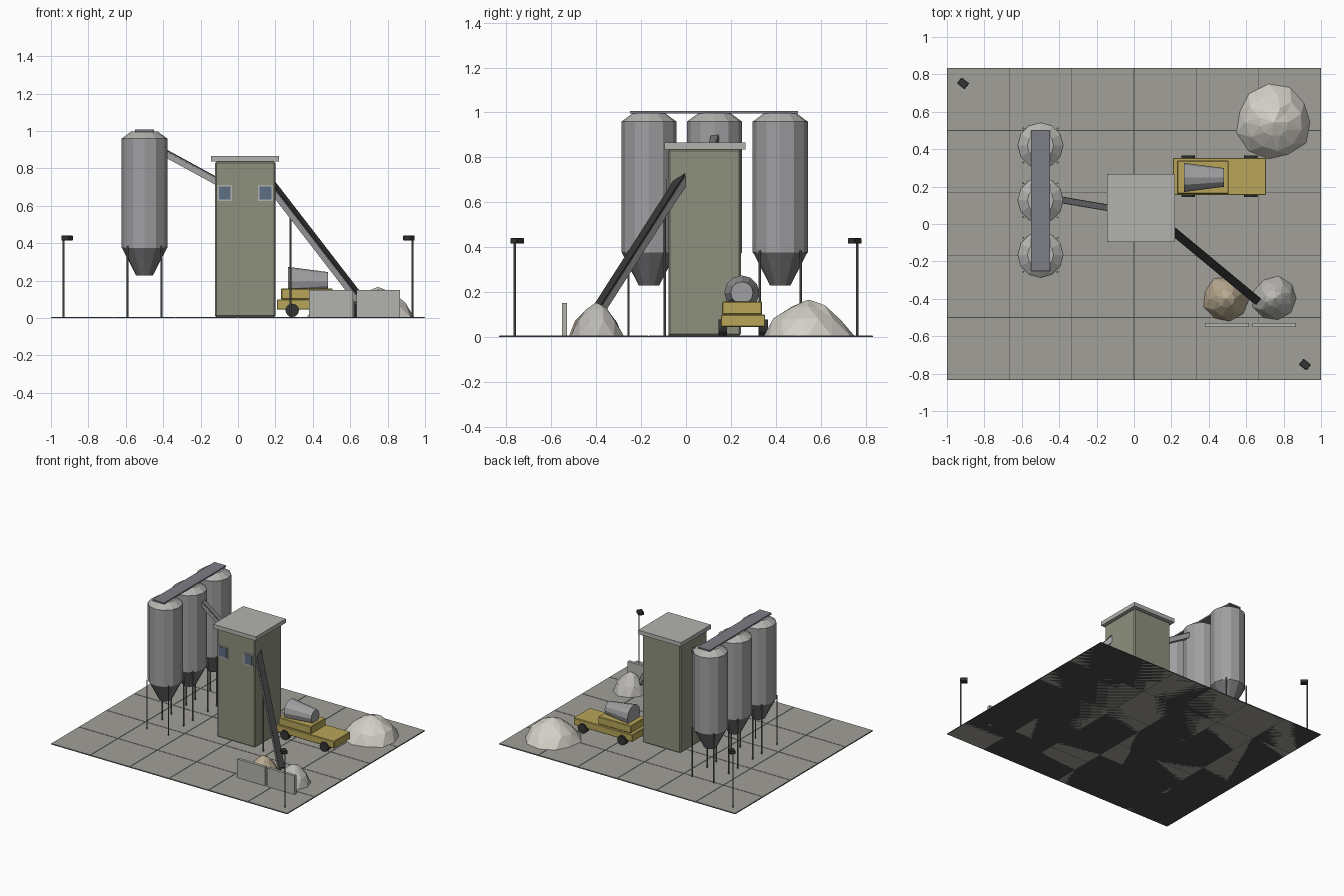
import bpy, math, random
from mathutils import Vector, Matrix

if "Cube" in bpy.data.objects:
    bpy.data.objects.remove(bpy.data.objects["Cube"])

random.seed(4)
MATS = {}


def mat(name, rgb):
    m = bpy.data.materials.new(name)
    m.diffuse_color = (*rgb, 1)
    m.use_nodes = True
    m.node_tree.nodes["Principled BSDF"].inputs["Base Color"].default_value = m.diffuse_color
    MATS[name] = m


for n, c in {"concrete": (.36, .35, .32), "joint": (.07, .07, .07), "steel": (.35, .35, .36),
             "dark_steel": (.17, .17, .18), "black": (.035, .035, .035), "olive": (.27, .28, .21),
             "roof": (.45, .45, .43), "glass": (.11, .16, .23), "yellow": (.48, .38, .1),
             "gravel": (.5, .49, .46), "sand": (.48, .4, .28), "white": (.65, .63, .57),
             "walkway": (.2, .21, .24)}.items():
    mat(n, c)


def build(name, verts, faces, material):
    me = bpy.data.meshes.new(name)
    me.from_pydata(verts, [], faces)
    me.materials.append(MATS[material])
    ob = bpy.data.objects.new(name, me)
    bpy.context.collection.objects.link(ob)
    return ob


def box(name, lo, hi, material, bevel=0, matrix=None):
    v = [Vector((x, y, z)) for x in (lo[0], hi[0]) for y in (lo[1], hi[1]) for z in (lo[2], hi[2])]
    if matrix:
        v = [matrix @ p for p in v]
    f = [(0, 1, 3, 2), (4, 6, 7, 5), (0, 4, 5, 1), (2, 3, 7, 6), (0, 2, 6, 4), (1, 5, 7, 3)]
    ob = build(name, v, f, material)
    if bevel:
        b = ob.modifiers.new("bevel", 'BEVEL')
        b.width, b.segments = bevel, 1
    return ob


def lathe(name, profile, sides, matrix, material, jitter=0):
    """Closed solid of revolution from (radius, height) pairs."""
    v, f, n = [], [], sides
    for k, (r, z) in enumerate(profile):
        for i in range(n):
            a = 2 * math.pi * (i + (k % 2) * .5 * (jitter > 0)) / n
            s = r * (1 + random.uniform(-jitter, jitter))
            h = z + (random.uniform(-jitter, jitter) * .12 if 0 < k < len(profile) - 1 else 0)
            v.append(matrix @ Vector((s * math.cos(a), s * math.sin(a), h)))
    for k in range(len(profile) - 1):
        for i in range(n):
            a, b = k * n + i, k * n + (i + 1) % n
            if jitter and k % 2:
                f += [(a, b, b + n), (a, b + n, a + n)]
            elif jitter:
                f += [(a, b, a + n), (b, b + n, a + n)]
            else:
                f.append((a, b, b + n, a + n))
    f += [tuple(range(n))[::-1], tuple(range((len(profile) - 1) * n, len(profile) * n))]
    return build(name, v, f, material)


def at(x, y, z=0):
    return Matrix.Translation((x, y, z))


def post(name, x, y, top, r=.005, material="dark_steel"):
    lathe(name, [(r, 0), (r, top)], 8, at(x, y), material)


def conveyor(name, a, b, width, depth, frame_mat, belt_mat):
    """Inclined frame with a belt strip on top."""
    a, b = Vector(a), Vector(b)
    d = (b - a).normalized()
    side = Vector((0, 0, 1)).cross(d).normalized()
    up = d.cross(side)
    m = Matrix((d, side, up)).transposed().to_4x4()
    m.translation = a
    length, w = (b - a).length, width / 2
    box(name + "_frame", (0, -w, -depth), (length, w, 0), frame_mat, matrix=m)
    box(name + "_belt", (-.003, -w * .9, -.002), (length + .003, w * .9, .008), belt_mat, matrix=m)


# paved yard
box("yard_base", (-1, -.833, 0), (1, .833, .004), "joint")
t = 1 / 3
for i in range(6):
    for j in range(5):
        x, y = -1 + i * t, -2.5 * t + j * t
        box("paving_slab", (x + .002, y + .002, 0), (x + t - .002, y + t - .002, .007), "concrete")

# three silos on legs
for y in (.42, .127, -.165):
    m = at(-.5, y)
    lathe("silo_body", [(.123, .375), (.123, .96)], 12, m, "steel")
    lathe("silo_hopper", [(.045, .228), (.121, .376)], 12, m, "dark_steel")
    lathe("silo_cap", [(.123, .959), (.07, .998)], 12, m, "roof")
    for sx in (-1, 1):
        for sy in (-1, 1):
            post("silo_leg", -.5 + sx * .091, y + sy * .091, .385)
box("silo_walkway", (-.55, -.25, .996), (-.45, .5, 1.007), "walkway")

# mixing tower
box("tower", (-.124, -.079, .005), (.2, .245, .836), "olive", bevel=.008)
box("tower_roof", (-.144, -.096, .836), (.219, .266, .867), "roof")
for x in (-.07, .147):
    box("window_frame", (x - .039, -.085, .625), (x + .039, -.07, .711), "roof")
    box("window_glass", (x - .031, -.088, .633), (x + .031, -.075, .703), "glass")

# conveyors
conveyor("silo_conveyor", (-.395, .13, .898), (-.1, .08, .737), .036, .03, "steel", "dark_steel")
conveyor("yard_conveyor", (.185, -.018, .72), (.66, -.412, .105), .045, .034, "steel", "black")
post("conveyor_leg", .28, -.095, .56)
post("conveyor_leg", .62, -.378, .12, .007)

# material piles
for name, x, y, r, h, s, c in (("white_pile", .748, .545, .2, .165, 11, "white"),
                               ("sand_pile", .49, -.4, .122, .148, 9, "sand"),
                               ("gravel_pile", .75, -.4, .12, .152, 9, "gravel")):
    lathe(name, [(r, .004), (r * .75, h * .48), (r * .38, h * .83), (.004, h)], s, at(x, y), c, .05)

# retaining walls
for x0, x1 in ((.38, .615), (.634, .866)):
    box("bay_wall", (x0, -.552, 0), (x1, -.53, .15), "roof")

# mixer truck
box("truck_chassis", (.208, .155, .045), (.706, .353, .1), "yellow", bevel=.004)
box("truck_deck", (.23, .161, .1), (.506, .339, .157), "yellow", bevel=.004)
lathe("mixer_drum", [(.078, 0), (.05, .212)], 12,
      at(.268, .249, .196) @ Matrix.Rotation(math.pi / 2, 4, 'Y'), "steel")
for x in (.29, .625):
    for y in (.145, .328):
        lathe("wheel", [(.036, 0), (.036, .038)], 12,
              at(x, y + .038, .041) @ Matrix.Rotation(math.pi / 2, 4, 'X'), "black")

# yard lamps facing the centre
for s in (-1, 1):
    post("lamp_post", s * .932, s * -.763, .43)
    m = at(s * .914, s * -.752, .428) @ Matrix.Rotation(math.radians(-39), 4, 'Z')
    box("lamp_head", (-.026, -.02, -.013), (.026, .02, .013), "black", bevel=.003, matrix=m)
